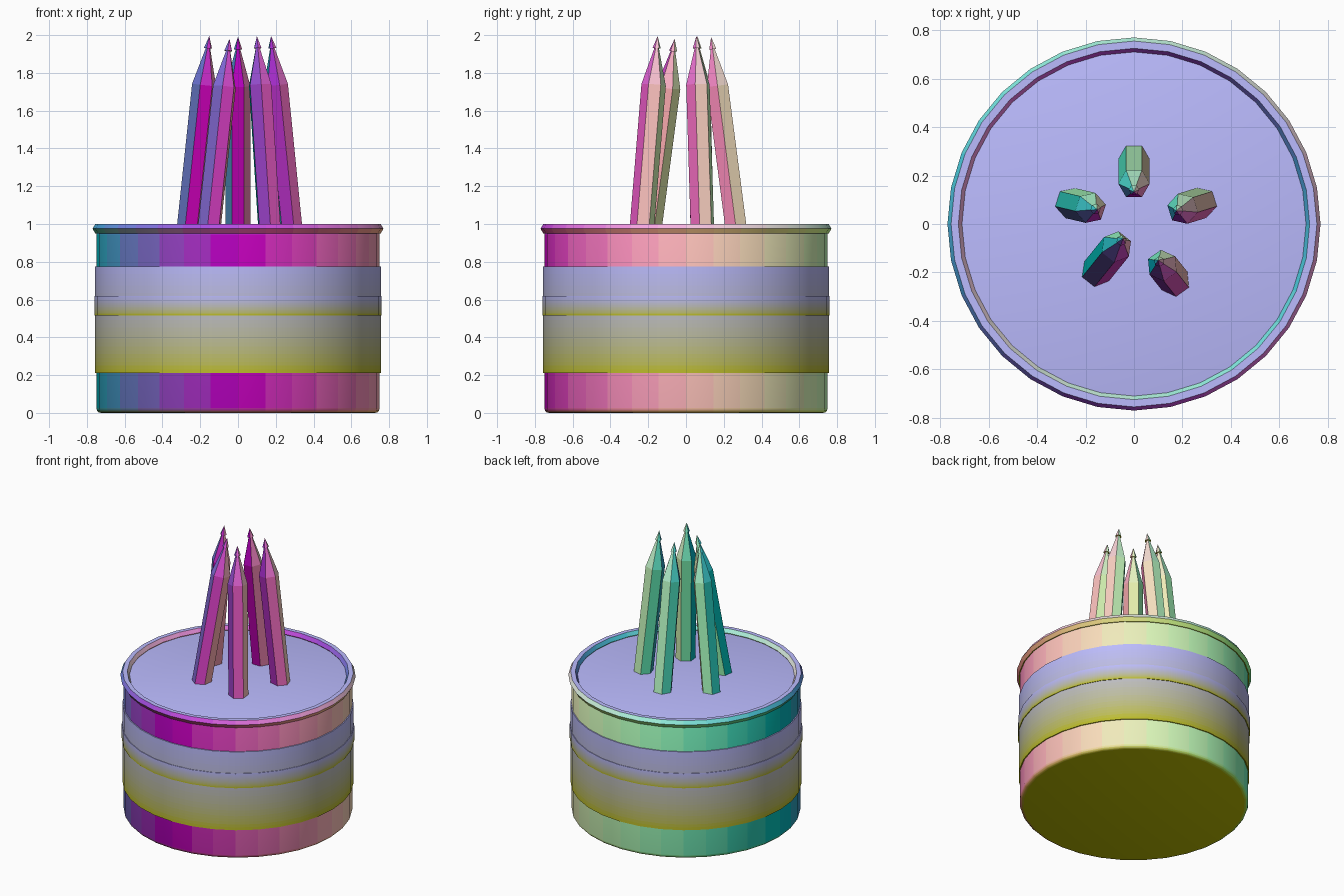
import bpy
import bmesh
from math import radians
from mathutils import Vector, Matrix

if "Cube" in bpy.data.objects:
    bpy.data.objects.remove(bpy.data.objects["Cube"])

SIDES = 32


def tint(direction):
    """Shared material whose colour encodes a facing direction."""
    rgb = [round((c + 1) * 20) / 40 for c in direction]
    name = "tint_%03d_%03d_%03d" % tuple(round(c * 100) for c in rgb)
    mat = bpy.data.materials.get(name)
    if mat is None:
        mat = bpy.data.materials.new(name)
        mat.diffuse_color = (*rgb, 1)
        mat.use_nodes = True
        mat.node_tree.nodes["Principled BSDF"].inputs["Base Color"].default_value = mat.diffuse_color
    return mat


def paint(ob, direction=lambda face: face.normal):
    """Colour every face by its direction."""
    slots = {}
    for face in ob.data.polygons:
        mat = tint(direction(face))
        if mat.name not in slots:
            slots[mat.name] = len(slots)
            ob.data.materials.append(mat)
        face.material_index = slots[mat.name]


def drum(name, radius, z0, z1):
    """Closed upright cylinder between two heights, built in world space."""
    bpy.ops.mesh.primitive_cylinder_add(vertices=SIDES, radius=radius, depth=z1 - z0)
    ob = bpy.context.object
    ob.name = name
    ob.data.transform(Matrix.Translation((0, 0, (z0 + z1) / 2)))
    return ob


# Cup body with softened edges, its top forming the recessed deck
cup = drum("cup_body", 0.75, 0.0, 0.97)
bevel = cup.modifiers.new("soft_edges", 'BEVEL')
bevel.width = 0.025
bevel.segments = 3
bevel.limit_method = 'ANGLE'
bevel.angle_limit = radians(60)
bpy.ops.object.modifier_apply(modifier=bevel.name)
bpy.ops.object.shade_smooth_by_angle(angle=radians(35))
paint(cup)

# Hexagonal-section rolled rim
bpy.ops.mesh.primitive_torus_add(major_segments=SIDES, minor_segments=6, major_radius=0.74,
                                 minor_radius=0.03, location=(0, 0, 0.975))
rim = bpy.context.object
rim.name = "cup_rim"
bpy.ops.object.shade_smooth_by_angle(angle=radians(30))
paint(rim)

# Wrapped label bands, cut into rings that fade from top colour to bottom colour
for name, r, z0, z1, rings in (("label_band", 0.757, 0.21, 0.775, 28),
                               ("label_stripe", 0.761, 0.515, 0.62, 14)):
    band = drum(name, r, z0, z1)
    bm = bmesh.new()
    bm.from_mesh(band.data)
    for i in range(1, rings):
        bmesh.ops.bisect_plane(bm, geom=bm.verts[:] + bm.edges[:] + bm.faces[:],
                               plane_co=(0, 0, z0 + (z1 - z0) * i / rings), plane_no=(0, 0, 1))
    bm.to_mesh(band.data)
    bm.free()
    bpy.ops.object.shade_smooth_by_angle(angle=radians(30))
    paint(band, lambda f: (0, 0, 2 * (f.center.z - z0) / (z1 - z0) - 1))


def hex_cone(name, base, axis_end, t0, t1, r0, r1):
    """Six-sided cone along base -> axis_end, one flat turned outward."""
    axis = (axis_end - base).normalized()
    radial = Vector((base.x, base.y, 0))
    radial = (radial - axis * radial.dot(axis)).normalized()
    side = axis.cross(radial)
    bm = bmesh.new()
    bmesh.ops.create_cone(bm, cap_ends=True, segments=6, radius1=r0, radius2=r1, depth=t1 - t0,
                          matrix=Matrix.Translation((0, 0, (t0 + t1) / 2)))
    bmesh.ops.remove_doubles(bm, verts=bm.verts, dist=1e-5)
    # Cone vertices start on local y, so y becomes the sideways direction
    rot = Matrix((radial, side, axis)).transposed().to_4x4()
    bm.transform(Matrix.Translation(base) @ rot)
    mesh = bpy.data.meshes.new(name)
    bm.to_mesh(mesh)
    bm.free()
    ob = bpy.data.objects.new(name, mesh)
    bpy.context.collection.objects.link(ob)
    paint(ob)


# Pencils: axis position at z = 1, then the tip
pencils = [((0, 0.262), (0, 0.133, 1.99)),
           ((-0.258, 0.085), (-0.152, 0.06, 1.995)),
           ((-0.15, -0.19), (-0.045, -0.06, 1.98)),
           ((0.165, -0.232), (0.10, -0.15, 1.995)),
           ((0.275, 0.086), (0.175, 0.055, 1.995))]
for i, (b, tip) in enumerate(pencils, 1):
    base, tip = Vector((*b, 1.0)), Vector(tip)
    length = (tip - base).length
    hex_cone(f"pencil_{i}_shaft", base, tip, -0.25, length - 0.26, 0.065, 0.065)
    hex_cone(f"pencil_{i}_wood", base, tip, length - 0.26, length - 0.05, 0.065, 0.008)
    hex_cone(f"pencil_{i}_lead", base, tip, length - 0.065, length, 0.022, 0.0)
